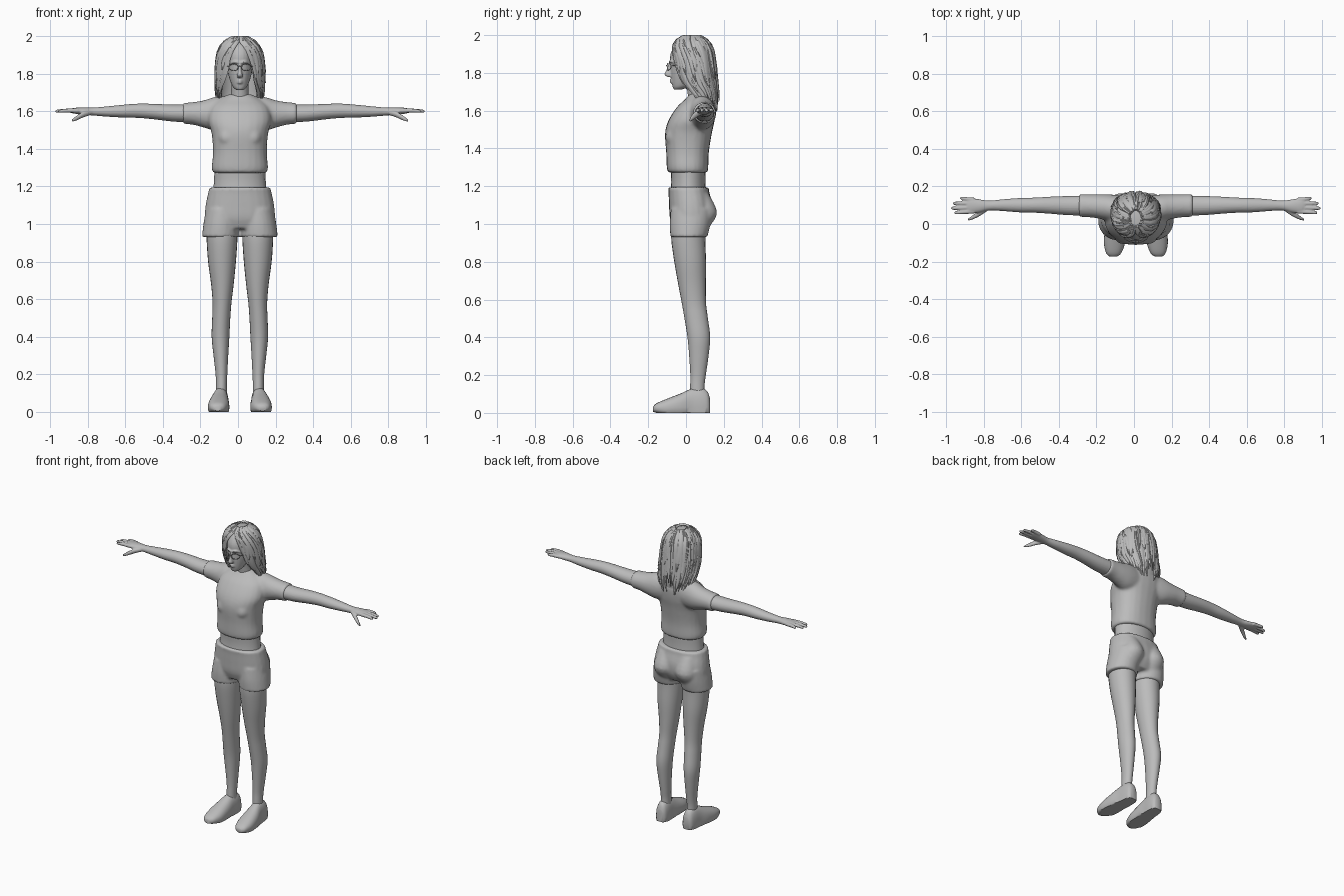
import bpy, bmesh, math, random
from mathutils import Vector

if "Cube" in bpy.data.objects:
    bpy.data.objects.remove(bpy.data.objects["Cube"])

random.seed(4)
CX = 0.01  # body midline

mat = bpy.data.materials.new("plain grey")
mat.diffuse_color = (0.5, 0.5, 0.5, 1)
mat.use_nodes = True
mat.node_tree.nodes["Principled BSDF"].inputs["Base Color"].default_value = mat.diffuse_color


def smooth_rows(rows, steps):
    """Catmull-Rom interpolation of table rows."""
    out = []
    for i in range(len(rows) - 1):
        p0, p1, p2, p3 = (rows[max(0, min(len(rows) - 1, i + k))] for k in (-1, 0, 1, 2))
        for s in range(steps):
            t = s / steps
            out.append([0.5 * (2 * b + (c - a) * t + (2 * a - 5 * b + 4 * c - d) * t * t
                               + (3 * b - a - 3 * c + d) * t ** 3)
                        for a, b, c, d in zip(p0, p1, p2, p3)])
    return out + [list(rows[-1])]


def loft(bm, axis, rows, side=1, sides=24, steps=4, power=2.0, floor=None):
    """Capped tube; rows are (position, centre u, centre v, radius u, radius v)."""
    rings = []
    for p, u, v, ru, rv in smooth_rows(rows, steps):
        ring = []
        for k in range(sides):
            a = 2 * math.pi * k / sides
            c, s = math.cos(a), math.sin(a)
            uu = u + ru * math.copysign(abs(c) ** (2 / power), c)
            vv = v + rv * math.copysign(abs(s) ** (2 / power), s)
            co = {'x': (p, uu, vv), 'y': (uu, p, vv), 'z': (uu, vv, p)}[axis]
            z = co[2] if floor is None else max(floor, co[2])
            ring.append(bm.verts.new((co[0] * side + CX, co[1], z)))
        rings.append(ring)
    for a, b in zip(rings, rings[1:]):
        for k in range(sides):
            j = (k + 1) % sides
            bm.faces.new((a[k], a[j], b[j], b[k]))
    bm.faces.new(rings[0])
    bm.faces.new(rings[-1])


def finish(name, bm, voxel=None, iterations=3, angle=50):
    bmesh.ops.recalc_face_normals(bm, faces=bm.faces[:])
    me = bpy.data.meshes.new(name)
    bm.to_mesh(me)
    bm.free()
    ob = bpy.data.objects.new(name, me)
    bpy.context.collection.objects.link(ob)
    me.materials.append(mat)
    bpy.ops.object.select_all(action='DESELECT')
    ob.select_set(True)
    bpy.context.view_layer.objects.active = ob
    bpy.ops.object.shade_smooth_by_angle(angle=math.radians(angle))
    if voxel:  # fuse the overlapping volumes
        m = ob.modifiers.new("fuse", 'REMESH')
        m.mode, m.voxel_size, m.use_smooth_shade = 'VOXEL', voxel, True
        m = ob.modifiers.new("soften", 'SMOOTH')
        m.factor, m.iterations = 0.5, iterations
    return ob


# shirt: torso with two sleeves
bm = bmesh.new()
loft(bm, 'z', [(1.272, 0, .01, .142, .105), (1.30, 0, .008, .15, .11), (1.38, 0, .008, .143, .113),
               (1.48, 0, .013, .15, .124), (1.55, 0, .03, .168, .122), (1.62, 0, .055, .155, .102),
               (1.66, 0, .07, .115, .075), (1.69, 0, .075, .06, .055)], power=2.3)
for s in (1, -1):
    loft(bm, 'x', [(.04, .075, 1.59, .07, .09), (.13, .085, 1.586, .072, .09), (.19, .093, 1.585, .066, .073),
                   (.25, .097, 1.588, .061, .06), (.303, .098, 1.588, .061, .056)], s)
    loft(bm, 'z', [(1.40, .065, -.03, .04, .05), (1.46, .068, -.04, .055, .068),
                   (1.54, .07, -.01, .05, .065)], s)
finish("shirt", bm, .009, 5)

# bare waist
bm = bmesh.new()
loft(bm, 'z', [(1.12, 0, .01, .15, .10), (1.22, 0, .012, .138, .09), (1.32, 0, .01, .135, .095)])
finish("waist", bm)

# shorts: pelvis with two leg openings and buttocks
bm = bmesh.new()
loft(bm, 'z', [(1.195, 0, .012, .162, .11), (1.17, 0, .015, .168, .108), (1.10, 0, .025, .182, .115),
               (1.03, 0, .025, .185, .11), (.975, 0, .02, .15, .085)], power=2.3)
for s in (1, -1):
    loft(bm, 'z', [(1.08, .095, .03, .085, .11), (1.0, .10, .022, .094, .108),
                   (.93, .104, .015, .098, .098)], s)
    loft(bm, 'z', [(1.16, .08, .07, .05, .05), (1.06, .08, .085, .075, .08),
                   (.98, .085, .06, .06, .06)], s)
finish("shorts", bm, .009, 4)

for s, label in ((1, "left"), (-1, "right")):
    # leg
    bm = bmesh.new()
    loft(bm, 'z', [(1.0, .095, .015, .083, .09), (.92, .095, .012, .082, .09), (.80, .095, .022, .074, .084),
                   (.68, .093, .032, .06, .073), (.58, .095, .042, .05, .064), (.50, .099, .054, .048, .062),
                   (.40, .103, .068, .047, .06), (.30, .101, .068, .039, .051), (.20, .098, .064, .031, .041),
                   (.14, .098, .06, .029, .038), (.06, .098, .06, .03, .04)], s)
    finish(label + "_leg", bm)

    # shoe
    bm = bmesh.new()
    loft(bm, 'y', [(-.174, .12, .02, .018, .014), (-.155, .118, .025, .04, .026), (-.10, .114, .025, .056, .05),
                   (-.03, .11, .03, .054, .072), (.03, .104, .03, .045, .098), (.08, .101, .03, .042, .102),
                   (.112, .10, .03, .036, .085), (.126, .10, .03, .024, .05)], s, power=2.3, floor=0)
    finish(label + "_shoe", bm)

    # arm with hand
    bm = bmesh.new()
    loft(bm, 'x', [(.26, .098, 1.588, .053, .048), (.36, .098, 1.59, .051, .045), (.46, .10, 1.598, .045, .041),
                   (.54, .10, 1.602, .04, .038), (.62, .10, 1.6, .038, .034), (.71, .10, 1.598, .031, .027),
                   (.78, .098, 1.598, .026, .021), (.83, .096, 1.6, .035, .02), (.875, .097, 1.602, .041, .016),
                   (.90, .098, 1.602, .038, .011)], s)
    for y0, y1, tip in ((.066, .06, .965), (.087, .084, .982), (.109, .11, .972), (.129, .137, .935)):
        loft(bm, 'x', [(.86, y0, 1.602, .011, .012), ((.87 + tip) / 2, (y0 + y1) / 2, 1.603, .0105, .011),
                       (tip - .008, y1, 1.6, .009, .008), (tip, y1, 1.599, .004, .004)], s, 10, 3)
    loft(bm, 'x', [(.79, .085, 1.594, .016, .014), (.83, .058, 1.583, .016, .016),
                   (.87, .034, 1.562, .011, .013), (.895, .022, 1.549, .005, .006)], s, 10)
    finish(label + "_arm", bm, .0045, 2)

# head with neck, nose, brow, lips
bm = bmesh.new()
loft(bm, 'z', [(1.712, 0, -.042, .018, .022), (1.73, 0, -.026, .038, .046), (1.78, 0, .0, .058, .08),
               (1.84, 0, .012, .069, .095), (1.90, 0, .018, .073, .1), (1.95, 0, .025, .062, .08),
               (1.98, 0, .03, .03, .04)])
loft(bm, 'z', [(1.64, 0, .07, .065, .055), (1.68, 0, .06, .048, .05), (1.78, 0, .045, .046, .05)])
loft(bm, 'z', [(1.778, 0, -.085, .012, .012), (1.79, 0, -.092, .016, .022),
               (1.815, 0, -.087, .009, .018), (1.85, 0, -.08, .008, .012)], sides=12)
for z, r in ((1.762, .006), (1.752, .007)):
    loft(bm, 'x', [(-.022, -.066, z, .003, .002), (0, -.079, z, .009, r), (.022, -.066, z, .003, .002)], sides=10)
loft(bm, 'x', [(-.055, -.045, 1.853, .01, .005), (-.03, -.076, 1.862, .012, .007), (0, -.083, 1.857, .008, .006),
               (.03, -.076, 1.862, .012, .007), (.055, -.045, 1.853, .01, .005)], sides=10)
finish("head", bm, .0045, 3)

# eyeglasses: two rims, bridge, temples
cu = bpy.data.curves.new("eyeglasses", 'CURVE')
cu.dimensions, cu.bevel_depth, cu.bevel_resolution = '3D', .0022, 1
cu.materials.append(mat)


def wire(points, closed=False):
    sp = cu.splines.new('POLY')
    sp.points.add(len(points) - 1)
    for p, co in zip(sp.points, points):
        p.co = (co[0] + CX, co[1], co[2], 1)
    sp.use_cyclic_u = closed


for s in (1, -1):
    rim = []
    for k in range(20):
        a = k * math.tau / 20
        x = .034 + .025 * math.cos(a)
        rim.append((s * x, -.1 + 6 * x * x, 1.833 + .018 * math.sin(a)))
    wire(rim, True)
    wire([(s * .059, -.079, 1.838), (s * .072, -.05, 1.84), (s * .078, .03, 1.84)])
wire([(-.009, -.1, 1.836), (0, -.104, 1.84), (.009, -.1, 1.836)])
bpy.context.collection.objects.link(bpy.data.objects.new("eyeglasses", cu))

# hair shell: z, centre y, radius x, radius y, half angle of the face opening
HAIR = smooth_rows([(1.985, .03, .03, .04, .0), (1.972, .03, .068, .072, .05), (1.93, .03, .103, .103, .35),
                    (1.86, .038, .117, .108, .58), (1.76, .055, .119, .1, .72), (1.68, .085, .113, .075, 1.0),
                    (1.61, .105, .095, .048, 1.25)], 5)


def hair_point(a, z, lift=0.0):
    """Point on the hair; a is 0 at the face opening and 1 at the back."""
    i = 0
    while i < len(HAIR) - 2 and HAIR[i + 1][0] > z:
        i += 1
    p, q = HAIR[i], HAIR[i + 1]
    t = max(0, min(1.3, (p[0] - z) / (p[0] - q[0])))
    _, yc, rx, ry, gap = (m + (n - m) * t for m, n in zip(p, q))
    ang = math.copysign(gap + (math.pi - gap) * abs(a), a)
    return Vector((CX + (rx + lift) * math.sin(ang), yc - (ry + lift) * math.cos(ang), z))


bm = bmesh.new()
grid = [[bm.verts.new(hair_point(s * k / 16, r[0])) for s, ks in ((-1, range(16, -1, -1)), (1, range(0, 16)))
         for k in ks if not (s == -1 and k == 0)] for r in HAIR]
for a, b in zip(grid, grid[1:]):
    for k in range(32):
        j = (k + 1) % 32
        if k != 15 or a is grid[0]:  # leave the face open
            bm.faces.new((a[k], a[j], b[j], b[k]))
bm.faces.new(grid[0])
ob = finish("hair_shell", bm)
ob.modifiers.new("thickness", 'SOLIDIFY').thickness = .008

# hair locks: flattened tapering strands laid over the shell
bm = bmesh.new()
locks = [(s * (k + .5) / 17, 1.99, random.uniform(1.585, 1.66)) for s in (1, -1) for k in range(17)]
locks += [(random.uniform(-1, 1), random.uniform(1.9, 1.985), random.uniform(1.62, 1.82)) for _ in range(44)]
for a, top, low in locks:
    width = random.uniform(.014, .024)
    lift = random.uniform(.002, .008)
    drift, phase = random.uniform(-.05, .05), random.uniform(0, 6)
    rings = []
    for i in range(11):
        t = i / 10
        z = top + (low - top) * t ** 1.25
        aa = a + drift * t + .015 * math.sin(phase + 5 * t)
        aa = math.copysign(min(.999, max(.005, abs(aa))), a)
        c = hair_point(aa, z, lift + .01 * t * t)
        c.z += .006 * (1 - t)
        out = Vector((c.x - CX, c.y - .05, 0)).normalized()
        if i < 3:
            out = (out + Vector((0, 0, 1.2 - .4 * i))).normalized()
        across = Vector((-out.y, out.x, 0)).normalized()
        w = width * (.35 + .65 * math.sin(math.pi * min(1, .15 + t * .6))) * (1 - t ** 4 * .9)
        d = .007 * (1 - .7 * t ** 3)
        rings.append([bm.verts.new(c + across * x * w + out * y * d)
                      for x, y in ((1, -.4), (.35, .8), (-.35, .8), (-1, -.4), (0, -1))])
    for p, q in zip(rings, rings[1:]):
        for k in range(5):
            j = (k + 1) % 5
            bm.faces.new((p[k], p[j], q[j], q[k]))
    bm.faces.new(rings[0])
    bm.faces.new(rings[-1])
finish("hair_locks", bm, angle=40)
